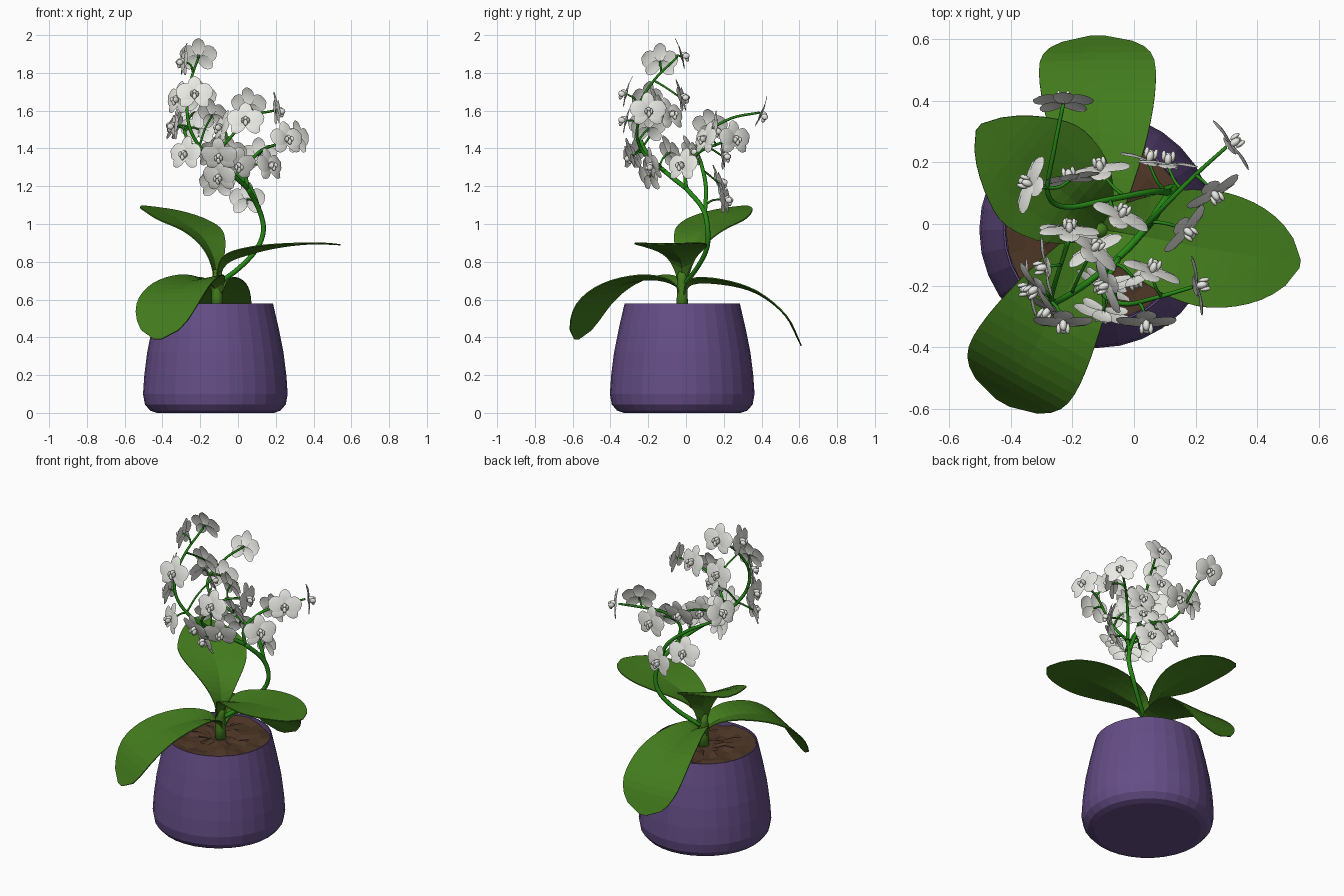
import bpy, bmesh, math, random
from mathutils import Vector, Matrix

if "Cube" in bpy.data.objects:
    bpy.data.objects.remove(bpy.data.objects["Cube"])

random.seed(4)
CX, CY = -0.12, -0.02   # pot axis


def material(name, rgb):
    m = bpy.data.materials.new(name)
    m.diffuse_color = (*rgb, 1)
    m.use_nodes = True
    m.node_tree.nodes["Principled BSDF"].inputs["Base Color"].default_value = m.diffuse_color
    return m


PURPLE = material("purple_glaze", (0.13, 0.075, 0.24))
BROWN = material("bark", (0.075, 0.038, 0.02))
GREEN = material("leaf_green", (0.055, 0.2, 0.012))
STEM = material("stem_green", (0.02, 0.25, 0.008))
WHITE = material("petal_white", (0.82, 0.82, 0.78))


def add_object(name, bm, mat, smooth=True):
    mesh = bpy.data.meshes.new(name)
    bm.to_mesh(mesh)
    bm.free()
    mesh.materials.append(mat)
    for p in mesh.polygons:
        p.use_smooth = smooth
    ob = bpy.data.objects.new(name, mesh)
    bpy.context.collection.objects.link(ob)
    return ob


def skin(bm, rows, closed=False):
    """Quads between successive rows of points."""
    vs = [[bm.verts.new(p) for p in r] for r in rows]
    n = len(vs[0])
    for a, b in zip(vs, vs[1:]):
        for i in range(n if closed else n - 1):
            j = (i + 1) % n
            bm.faces.new((a[i], a[j], b[j], b[i]))
    return vs


def spline(pts, steps=6):
    """Smooth path through the points."""
    p = [Vector(q) for q in pts]
    p = [2 * p[0] - p[1]] + p + [2 * p[-1] - p[-2]]
    out = []
    for a, b, c, d in zip(p, p[1:], p[2:], p[3:]):
        for k in range(steps):
            t = k / steps
            out.append(0.5 * (2 * b + (c - a) * t + (2 * a - 5 * b + 4 * c - d) * t * t
                              + (3 * b - a - 3 * c + d) * t ** 3))
    return out + [p[-2]]


def ring(r, z, n=32):
    return [(CX + r * math.cos(2 * math.pi * i / n), CY + r * math.sin(2 * math.pi * i / n), z)
            for i in range(n)]


def tube(bm, path, r0, r1, sides=8):
    rows = []
    ref = Vector((0.31, 0.9, 0.2))
    for i, p in enumerate(path):
        d = (path[min(i + 1, len(path) - 1)] - path[max(i - 1, 0)]).normalized()
        u = (ref - d * ref.dot(d)).normalized()
        ref = u
        v = d.cross(u)
        r = r0 + (r1 - r0) * i / (len(path) - 1)
        rows.append([p + r * (math.cos(a) * u + math.sin(a) * v)
                     for a in (2 * math.pi * k / sides for k in range(sides))])
    vs = skin(bm, rows, True)
    bm.faces.new(vs[0][::-1])
    bm.faces.new(vs[-1])


# Pot: turned profile, outside then inside
bm = bmesh.new()
profile = [(0.31, 0), (0.345, 0.012), (0.373, 0.045), (0.383, 0.1), (0.376, 0.2), (0.361, 0.32),
           (0.335, 0.45), (0.305, 0.58), (0.299, 0.58), (0.297, 0.5)]
rows = skin(bm, [ring(r, z) for r, z in profile], True)
bm.faces.new(rows[0][::-1])
add_object("pot", bm, PURPLE, False)

# Lumpy bark surface
bm = bmesh.new()
rows = skin(bm, [[(x, y, z + random.uniform(-0.015, 0.015)) for x, y, z in ring(r, 0.56, 24)]
                 for r in (0.297, 0.24, 0.18, 0.12, 0.06)], True)
bm.faces.new(rows[-1])
add_object("bark_soil", bm, BROWN, False)

# Leaves: centre line, half width, tip roundness
LEAVES = {
    "leaf_front": ([(-0.11, -0.02, 0.6), (-0.13, -0.06, 0.675), (-0.2, -0.19, 0.705), (-0.3, -0.36, 0.67),
                    (-0.375, -0.49, 0.57), (-0.425, -0.58, 0.39)], 0.19, 2),
    "leaf_back": ([(-0.11, -0.01, 0.6), (-0.11, 0.03, 0.68), (-0.11, 0.2, 0.68), (-0.115, 0.38, 0.63),
                   (-0.12, 0.53, 0.51), (-0.12, 0.61, 0.355)], 0.19, 2),
    "leaf_right": ([(-0.11, -0.02, 0.68), (-0.06, -0.025, 0.79), (0.08, -0.05, 0.845), (0.24, -0.08, 0.88),
                    (0.4, -0.105, 0.895), (0.54, -0.13, 0.89)], 0.19, 1.7),
    "leaf_left": ([(-0.11, -0.01, 0.68), (-0.13, 0.015, 0.82), (-0.19, 0.07, 0.93), (-0.29, 0.15, 1.005),
                   (-0.39, 0.23, 1.06), (-0.505, 0.315, 1.095)], 0.2, 1.5),
}
for name, (pts, half, tip) in LEAVES.items():
    path = spline(pts, 4)
    d = path[-1] - path[0]
    flat = Vector((d.x, d.y, 0)).normalized()
    side = Vector((-flat.y, flat.x, 0))
    peak = 0.62 if tip < 2 else 0.75
    bm = bmesh.new()
    rows = []
    for i, p in enumerate(path):
        t = i / (len(path) - 1)
        grow = 0.14 + 0.86 * math.sin(min(t / peak, 1) * math.pi / 2) ** 1.6
        w = half * grow * (1 if t < peak else max(0.07, (1 - ((t - peak) / (1.002 - peak)) ** tip) ** (1 / tip)))
        fold = 0.8 * (1 - t) ** 3 + 0.02
        rows.append([p + side * (w * s) + Vector((0, 0, fold * w * abs(s))) - flat * (0.3 * fold * w * abs(s))
                     for s in (-1, -0.6, -0.25, 0, 0.25, 0.6, 1)])
    skin(bm, rows)
    ob = add_object(name, bm, GREEN, False)
    mod = ob.modifiers.new("thickness", 'SOLIDIFY')
    mod.thickness = 0.006
    mod.offset = 0

# Crown where the leaves meet
bm = bmesh.new()
tube(bm, [Vector((-0.11, -0.02, z)) for z in (0.53, 0.62, 0.7, 0.76)], 0.033, 0.024, 10)
add_object("crown", bm, GREEN)

# Flower stems
STEMS = [
    ("main_stem", [(-0.11, -0.01, 0.68), (0.01, 0.06, 0.77), (0.1, 0.11, 0.87), (0.135, 0.115, 0.97),
                   (0.11, 0.09, 1.08), (0.05, 0.0, 1.19)], 0.013, 0.013),
    ("tall_branch", [(0.05, 0.0, 1.19), (-0.03, -0.09, 1.26), (-0.15, -0.19, 1.35), (-0.245, -0.25, 1.48),
                     (-0.27, -0.25, 1.62), (-0.25, -0.17, 1.76), (-0.21, -0.05, 1.88)], 0.013, 0.006),
    ("back_branch", [(0.12, 0.1, 1.05), (0.06, 0.105, 1.2), (-0.08, 0.08, 1.32), (-0.22, 0.055, 1.4),
                     (-0.28, 0.1, 1.48), (-0.26, 0.24, 1.56), (-0.23, 0.39, 1.59)], 0.012, 0.006),
    ("front_branch", [(-0.05, -0.11, 1.28), (-0.1, -0.22, 1.37), (-0.03, -0.26, 1.47), (0.07, -0.24, 1.57),
                      (0.19, -0.205, 1.6)], 0.01, 0.006),
    ("right_branch", [(0.05, 0.0, 1.19), (0.045, 0.0, 1.29), (0.11, 0.07, 1.38), (0.2, 0.16, 1.42),
                      (0.3, 0.25, 1.45)], 0.011, 0.006),
]
nodes = []
for name, pts, r0, r1 in STEMS:
    path = spline(pts)
    bm = bmesh.new()
    tube(bm, path, r0, r1)
    add_object(name, bm, STEM)
    nodes += path[-9:] if name == "main_stem" else path

# Flower: petals face local +Z, upper sepal along +Y
bm = bmesh.new()
for deg, length, half, lift in [(90, .1, .034, 0), (222, .096, .031, 0), (318, .096, .031, 0),
                                (12, .1, .047, .005), (168, .1, .047, .005)]:
    a = math.radians(deg)
    u = Vector((math.cos(a), math.sin(a), 0))
    v = Vector((-u.y, u.x, 0))
    rows = []
    for i in range(9):
        t = i / 8
        w = half * max(0.15, math.sqrt(max(0, 1 - ((t - 0.55) / (0.55 if t < 0.55 else 0.45)) ** 2)))
        rows.append([u * length * t + v * w * s
                     + Vector((0, 0, lift + 0.006 * math.sin(math.pi * t) - 0.003 * s * s))
                     for s in (-1, -0.5, 0, 0.5, 1)])
    skin(bm, rows)
# Lip, column and side lobes
for x, y, z, sx, sy, sz in [(0, 0.005, .018, .012, .014, .02), (0, -.02, .028, .012, .018, .011),
                            (-.015, -.006, .028, .008, .016, .018), (.015, -.006, .028, .008, .016, .018)]:
    bmesh.ops.create_uvsphere(bm, u_segments=8, v_segments=6, radius=1,
                              matrix=Matrix.Translation((x, y, z)) @ Matrix.Diagonal((sx, sy, sz, 1)))
flower = add_object("flower_1", bm, WHITE)

# Flower centre, facing angle in plan (degrees), tilt up
FLOWERS = [
    (-.21, -.02, 1.89, 90, .3), (-.29, -.14, 1.86, 190, .1), (-.21, -.02, 1.67, 80, .25),
    (-.23, -.32, 1.69, 270, .3), (-.32, -.21, 1.66, 215, .2), (-.34, -.21, 1.52, 190, .1),
    (-.28, -.28, 1.37, 235, .2), (-.13, -.08, 1.58, 50, .4), (-.23, .4, 1.58, 90, -.4),
    (-.34, .13, 1.52, 160, .4), (-.21, .15, 1.5, 100, -.2), (-.11, .18, 1.22, 100, .3),
    (.05, .21, 1.13, 75, .1), (.32, .26, 1.45, 36, .1), (.26, .1, 1.45, 302, .3),
    (.17, -.02, 1.31, 320, .3), (-.04, .03, 1.38, 65, .4), (-.13, -.08, 1.38, 120, .4),
    (-.1, -.2, 1.25, 240, -.3), (-.1, -.29, 1.36, 255, -.4), (.06, -.15, 1.63, 70, .3),
    (.04, -.32, 1.55, 270, .3), (.21, -.2, 1.6, 10, .1), (.0, -.18, 1.31, 290, -.3),
    (.11, .2, 1.36, 85, .1), (-.09, -.2, 1.51, 200, .3),
]
pedicels = bmesh.new()
for i, (x, y, z, deg, tilt) in enumerate(FLOWERS):
    a = math.radians(deg)
    n = Vector((math.cos(a), math.sin(a), tilt)).normalized()
    right = Vector((0, 0, 1)).cross(n).normalized()
    up = n.cross(right)
    ob = flower
    if i:
        ob = bpy.data.objects.new(f"flower_{i + 1}", flower.data)
        bpy.context.collection.objects.link(ob)
    pos = Vector((x, y, z)) - n * 0.008
    ob.matrix_world = Matrix.Translation(pos) @ Matrix((right, up, n)).transposed().to_4x4()
    # Stalk from the nearest stem point, preferring one below
    root = min(nodes, key=lambda q: (q - pos + Vector((0, 0, 0.04))).length)
    if (root - pos).length > 0.02:
        tube(pedicels, spline([root, (root + pos) / 2 - n * 0.01 + Vector((0, 0, 0.012)), pos], 4),
             0.006, 0.005, 6)
add_object("flower_stalks", pedicels, STEM)
